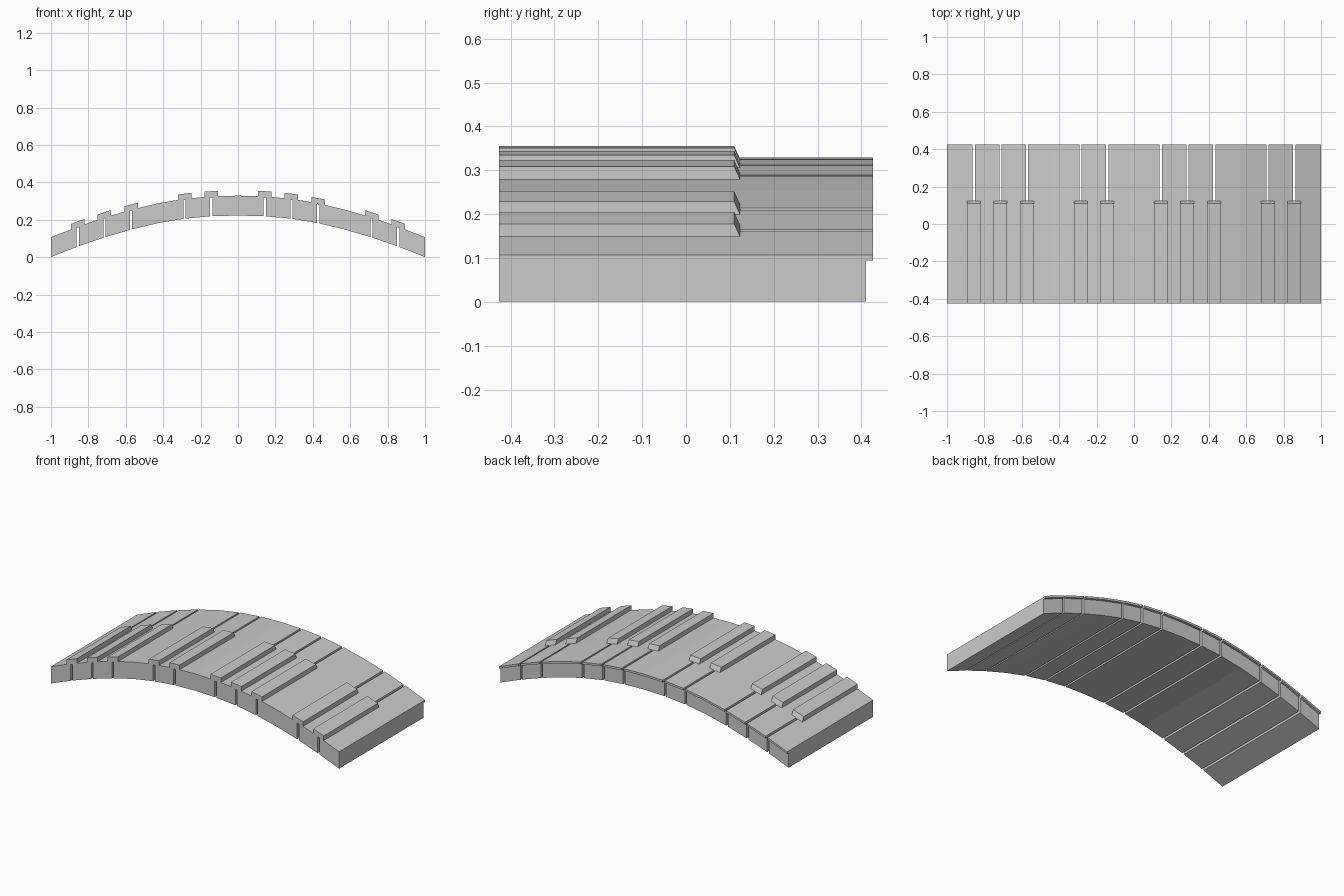
import bpy

if "Cube" in bpy.data.objects:
    bpy.data.objects.remove(bpy.data.objects["Cube"])

# Arched keyboard: surface height at each key boundary, x = k/7
HEIGHTS = [0.329, 0.325, 0.312, 0.288, 0.254, 0.212, 0.163, 0.107]
THICK = 0.106
FRONT, BACK, BODY_BACK = -0.426, 0.426, 0.41
LIP = 0.013
GAP = 0.006
BLACK = [-6, -5, -4, -2, -1, 1, 2, 3, 5, 6]


def surface(x):
    t = min(abs(x) * 7, 6.9999)
    i = int(t)
    return HEIGHTS[i] + (HEIGHTS[i + 1] - HEIGHTS[i]) * (t - i)


def extrude_side_profile(name, profile, sections):
    """Sweep a (y, height offset) side profile through (x, base z) sections."""
    n = len(profile)
    verts = [(x, y, z + dz) for x, z in sections for y, dz in profile]
    faces = []
    for s in range(len(sections) - 1):
        for i in range(n):
            j = (i + 1) % n
            faces.append((s * n + i, s * n + j, (s + 1) * n + j, (s + 1) * n + i))
    last = (len(sections) - 1) * n
    faces.append(tuple(range(n))[::-1])
    faces.append(tuple(range(last, last + n)))
    mesh = bpy.data.meshes.new(name)
    mesh.from_pydata(verts, [], faces)
    mesh.update()
    obj = bpy.data.objects.new(name, mesh)
    bpy.context.collection.objects.link(obj)
    return obj


# White keys with an overhanging lip; gaps only where a black key sits
white_profile = [(FRONT, 0), (FRONT, -THICK), (BODY_BACK, -THICK),
                 (BODY_BACK, -LIP), (BACK, -LIP), (BACK, 0)]
for k in range(-7, 7):
    x0 = k / 7 + (GAP if k in BLACK else 0)
    x1 = (k + 1) / 7 - (GAP if k + 1 in BLACK else 0)
    extrude_side_profile(f"white_key_{k + 8}", white_profile,
                         [(x0, surface(x0)), (x1, surface(x1))])

# Black keys with a sloped end, straddling each gap
black_profile = [(FRONT, 0.029), (FRONT, -0.004), (0.125, -0.004),
                 (0.123, 0.0), (0.11, 0.029)]
for n, k in enumerate(BLACK):
    x0, x1 = k / 7 - 0.036, k / 7 + 0.036
    extrude_side_profile(f"black_key_{n + 1}", black_profile,
                         [(x0, surface(x0)), (x1, surface(x1))])
